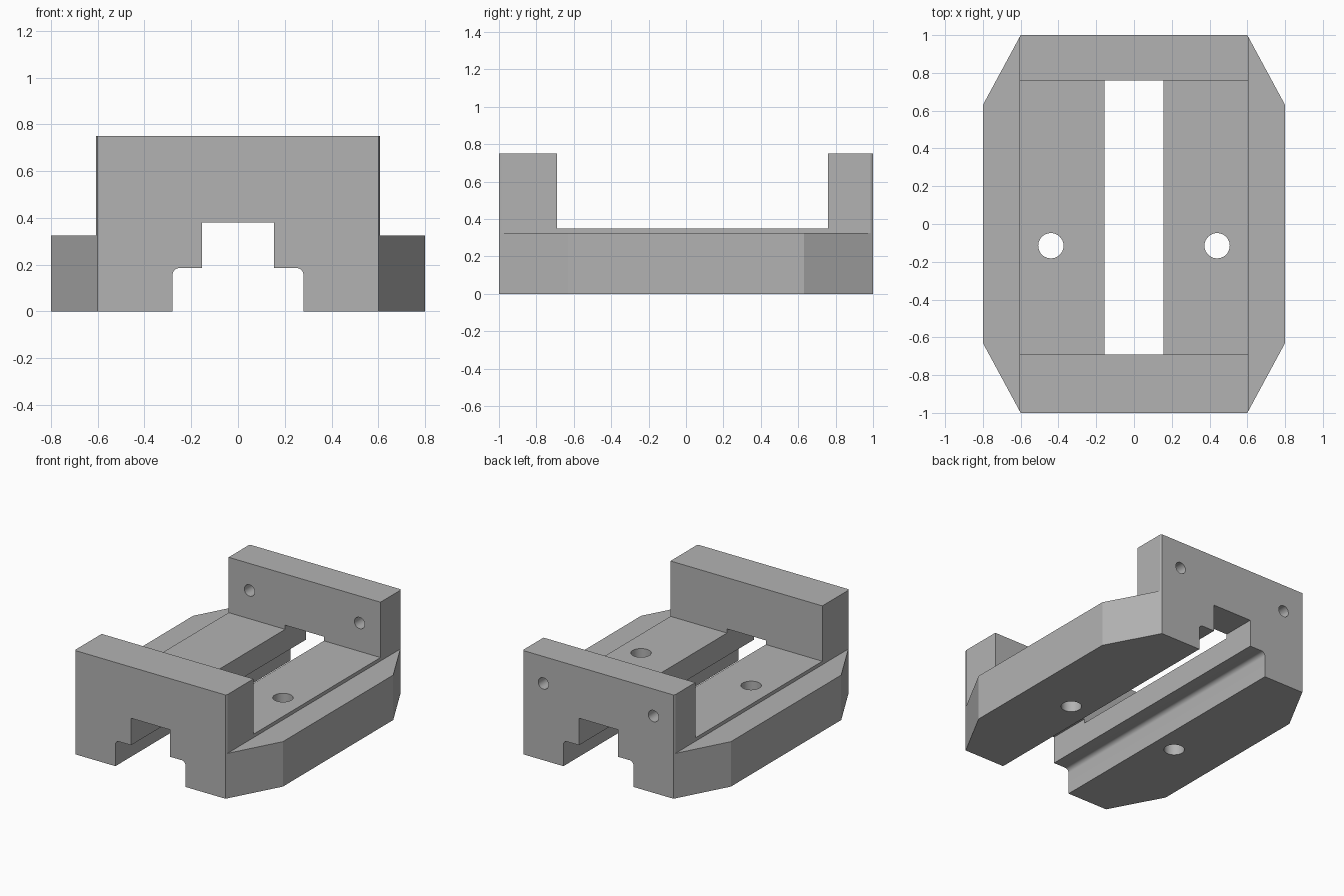
import bpy
import math
from mathutils import Matrix, Vector
import bmesh

cube = bpy.data.objects.get("Cube")
if cube:
    bpy.data.objects.remove(cube, do_unlink=True)

steel = bpy.data.materials.new("plain grey")
steel.use_nodes = True
grey = (0.45, 0.45, 0.45, 1)
steel.diffuse_color = grey
steel.node_tree.nodes["Principled BSDF"].inputs["Base Color"].default_value = grey


def make_object(name, bm):
    bmesh.ops.recalc_face_normals(bm, faces=bm.faces)
    mesh = bpy.data.meshes.new(name)
    bm.to_mesh(mesh)
    bm.free()
    mesh.materials.append(steel)
    obj = bpy.data.objects.new(name, mesh)
    bpy.context.collection.objects.link(obj)
    return obj


def prism(name, outline, offset):
    """Extrude a closed outline of 3D points along an offset."""
    bm = bmesh.new()
    face = bm.faces.new([bm.verts.new(p) for p in outline])
    result = bmesh.ops.extrude_face_region(bm, geom=[face])
    moved = [v for v in result["geom"] if isinstance(v, bmesh.types.BMVert)]
    bmesh.ops.translate(bm, vec=Vector(offset), verts=moved)
    return make_object(name, bm)


def box(name, low, high):
    bm = bmesh.new()
    bmesh.ops.create_cube(bm, size=1)
    for v in bm.verts:
        v.co = [low[i] if v.co[i] < 0 else high[i] for i in range(3)]
    return make_object(name, bm)


def drill(name, radius, depth, centre, along_y=False):
    bm = bmesh.new()
    turn = Matrix.Rotation(math.pi / 2 if along_y else 0, 4, "X")
    bmesh.ops.create_cone(bm, cap_ends=True, segments=40, radius1=radius,
                          radius2=radius, depth=depth,
                          matrix=Matrix.Translation(centre) @ turn)
    return make_object(name, bm)


def cut(target, cutter):
    cutter.hide_render = True
    mod = target.modifiers.new("cut", "BOOLEAN")
    mod.operation = "DIFFERENCE"
    mod.solver = "EXACT"
    mod.object = cutter
    bpy.ops.object.select_all(action="DESELECT")
    bpy.context.view_layer.objects.active = target
    target.select_set(True)
    bpy.ops.object.modifier_apply(modifier=mod.name)
    bpy.data.objects.remove(cutter, do_unlink=True)


# Eight-sided block
half = [(0.6, -1), (0.8, -0.63), (0.8, 0.63), (0.6, 1)]
outline = half + [(-x, -y) for x, y in half]
body = prism("vise_body", [(x, y, 0) for x, y in outline], (0, 0, 0.75))

# Opening between the two end jaws
cut(body, box("jaw_gap", (-1, -0.69, 0.35), (1, 0.76, 1)))

# Lower side shoulders
for side in (-1, 1):
    a, b = sorted((side * 0.607, side))
    cut(body, box("shoulder_cut", (a, -2, 0.325), (b, 2, 1)))

# Stepped slide channel with rounded upper corners
r = 0.03
corner = [(0.28 - r + r * math.cos(t * math.pi / 12),
           0.185 - r + r * math.sin(t * math.pi / 12)) for t in range(7)]
right = [(0.28, -0.2)] + corner + [(0.155, 0.185), (0.155, 0.38)]
profile = right + [(-x, z) for x, z in reversed(right)]
cut(body, prism("slide_channel", [(x, -1.5, z) for x, z in profile], (0, 3, 0)))

# Mounting holes in the bed and bolt holes in the rear jaw
for side in (-1, 1):
    cut(body, drill("bed_hole", 0.067, 1, (side * 0.44, -0.115, 0.2)))
    cut(body, drill("jaw_hole", 0.041, 0.6, (side * 0.44, 0.9, 0.555), True))

bpy.ops.object.select_all(action="DESELECT")
bpy.context.view_layer.objects.active = body
body.select_set(True)
bpy.ops.object.shade_smooth_by_angle(angle=math.radians(25))
